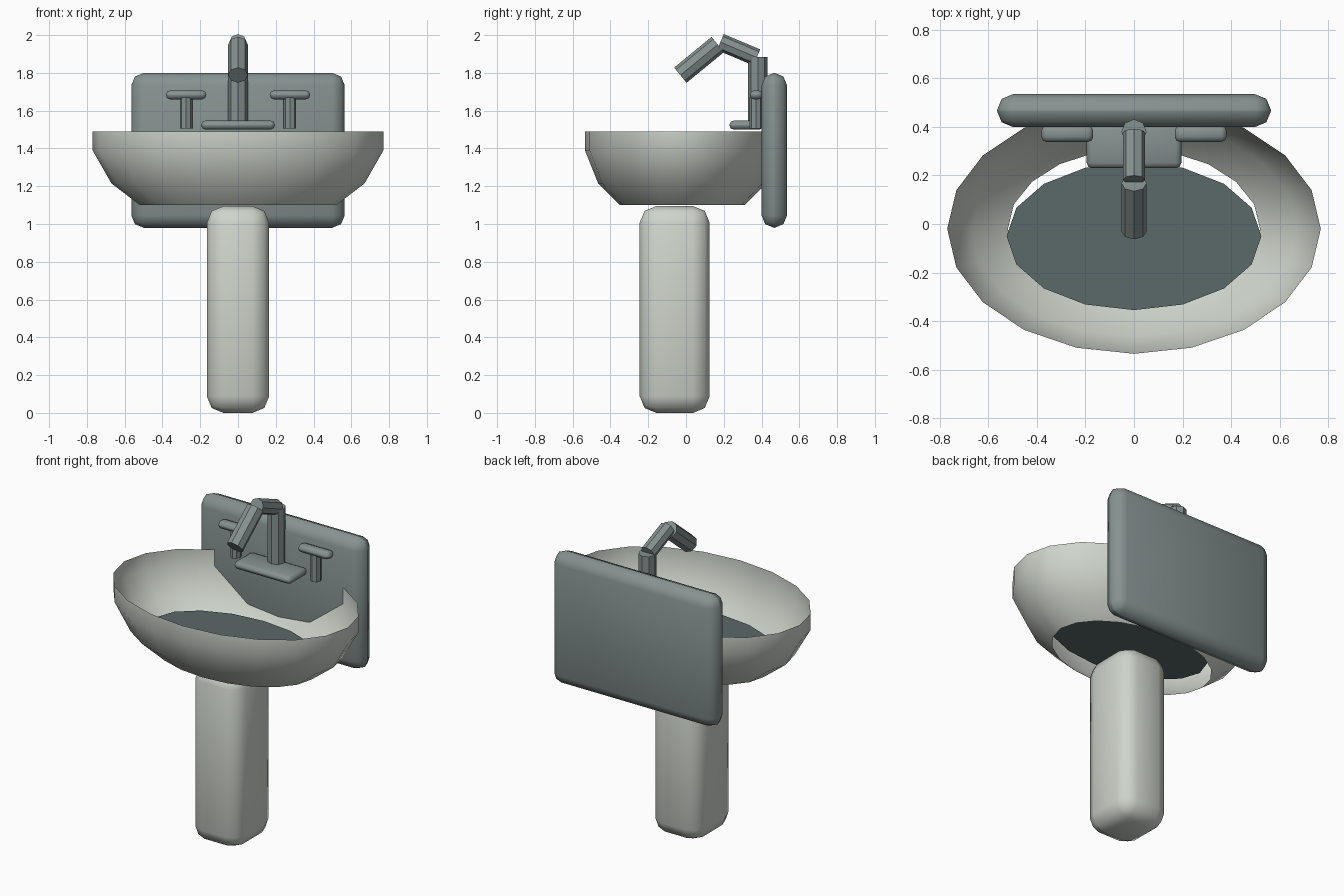
import bpy, bmesh, math
from mathutils import Vector

if "Cube" in bpy.data.objects:
    bpy.data.objects.remove(bpy.data.objects["Cube"])


def material(name, rgb):
    m = bpy.data.materials.new(name)
    m.diffuse_color = (*rgb, 1)
    m.use_nodes = True
    m.node_tree.nodes["Principled BSDF"].inputs["Base Color"].default_value = m.diffuse_color
    return m


WHITE = material("ceramic white", (0.62, 0.66, 0.60))
GREY = material("grey green", (0.235, 0.285, 0.28))
DARK = material("dark basin grey", (0.105, 0.14, 0.14))


def finish(name, bm, mat, angle=40):
    mesh = bpy.data.meshes.new(name)
    bm.to_mesh(mesh)
    bm.free()
    obj = bpy.data.objects.new(name, mesh)
    bpy.context.collection.objects.link(obj)
    mesh.materials.append(mat)
    bpy.ops.object.select_all(action='DESELECT')
    obj.select_set(True)
    bpy.context.view_layer.objects.active = obj
    bpy.ops.object.shade_smooth_by_angle(angle=math.radians(angle))
    return obj


def rounded_box(name, lo, hi, bevel, mat, segments=2):
    bm = bmesh.new()
    bmesh.ops.create_cube(bm, size=1)
    for v in bm.verts:
        v.co = [(a + b) / 2 + c * (b - a) for a, b, c in zip(lo, hi, v.co)]
    bmesh.ops.bevel(bm, geom=bm.edges[:], offset=bevel, segments=segments,
                    profile=0.5, affect='EDGES', clamp_overlap=True)
    return finish(name, bm, mat, 50)


def pipe(name, start, end, radius, mat, sides=8):
    start, end = Vector(start), Vector(end)
    bm = bmesh.new()
    bmesh.ops.create_cone(bm, cap_ends=True, segments=sides, radius1=radius,
                          radius2=radius, depth=(end - start).length)
    turn = Vector((0, 0, 1)).rotation_difference(end - start)
    for v in bm.verts:
        v.co = turn @ v.co + (start + end) / 2
    return finish(name, bm, mat, 30)


# Pedestal and wall board
rounded_box("pedestal", (-.165, -.245, 0), (.165, .125, 1.095), .088, WHITE)
rounded_box("back_board", (-.565, .40, .98), (.565, .535, 1.80), .066, GREY)

# Open oval bowl shell: rings of (x radius, y radius, height)
bm = bmesh.new()
rings = []
for rx, ry, z in [(.52, .33, 1.10), (.67, .445, 1.215), (.77, .515, 1.39), (.77, .515, 1.49)]:
    rings.append([bm.verts.new((rx * math.cos(i * math.tau / 20),
                                ry * math.sin(i * math.tau / 20) - .02, z)) for i in range(20)])
for a, b in zip(rings, rings[1:]):
    for i in range(20):
        j = (i + 1) % 20
        bm.faces.new((a[i], a[j], b[j], b[i]))
finish("bowl", bm, WHITE, 60)

# Oval basin floor
bm = bmesh.new()
bmesh.ops.create_cone(bm, cap_ends=True, segments=16, radius1=1, radius2=1, depth=.01)
for v in bm.verts:
    v.co = (v.co.x * .525, v.co.y * .305 - .05, v.co.z + 1.215)
finish("basin_floor", bm, DARK, 30)

# Tap: base plate, riser and two-part spout
rounded_box("tap_base", (-.195, .23, 1.50), (.195, .41, 1.547), .022, GREY)
pipe("tap_riser", (0, .38, 1.51), (0, .38, 1.885), .052, GREY)
pipe("tap_bend", (0, .375, 1.882), (0, .182, 1.963), .046, GREY)
pipe("tap_spout", (0, .168, 1.95), (0, -.03, 1.788), .052, GREY)

# Two T-shaped handles
for side, label in ((-1, "left"), (1, "right")):
    x = side * .275
    pipe(label + "_handle_stem", (x, .37, 1.505), (x, .37, 1.67), .033, GREY)
    rounded_box(label + "_handle_bar", (x - .107, .338, 1.66), (x + .107, .405, 1.707), .022, GREY)
